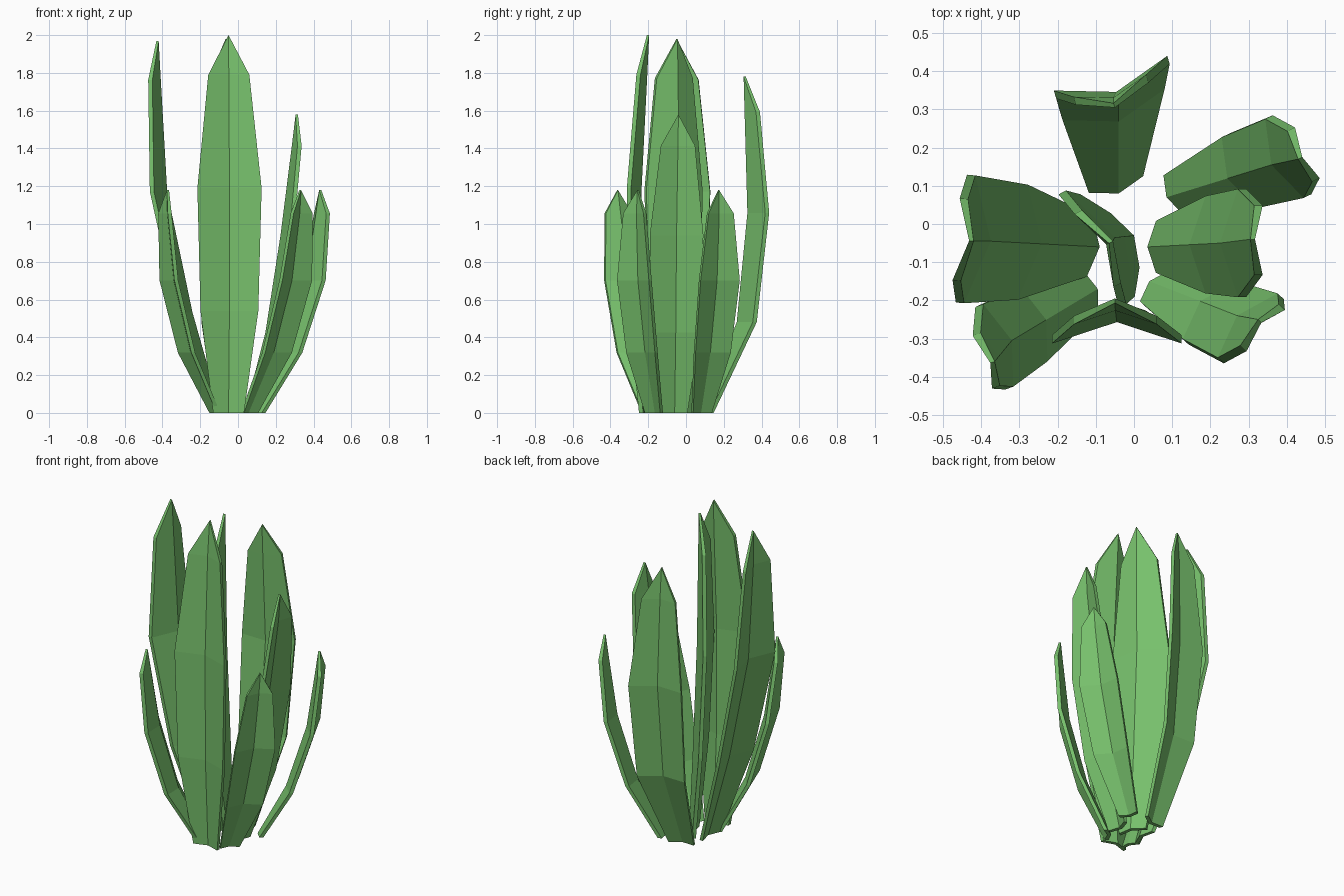
import bpy, bmesh, math
from mathutils import Vector

if "Cube" in bpy.data.objects:
    bpy.data.objects.remove(bpy.data.objects["Cube"])

green = bpy.data.materials.new("leaf_green")
green.diffuse_color = (0.185, 0.53, 0.15, 1)
green.use_nodes = True
green.node_tree.nodes["Principled BSDF"].inputs["Base Color"].default_value = green.diffuse_color

# height fraction and relative half width of the cross-sections along a leaf
SECTIONS = [(0, 0.48), (0.27, 0.90), (0.595, 1.0), (0.895, 0.64)]
THICK = 0.022


def leaf(name, height, facing, base, wide, tip, bend):
    """Folded blade: ridge towards the plant centre, edges swept outward."""
    out = Vector((math.cos(math.radians(facing)), math.sin(math.radians(facing)), 0))
    side = Vector((-out.y, out.x, 0))
    base, wide, tip = (Vector((p[0], p[1], 0)) for p in (base, wide, tip))
    ridge = [base, base.lerp(wide, bend), wide, wide.lerp(tip, 0.75)]
    half = 0.036 + 0.067 * height
    bm = bmesh.new()
    rings = []
    for (f, w), r in zip(SECTIONS, ridge):
        h = half * w
        mid = r + Vector((0, 0, f * height))
        edge = out * h * 0.33
        inner = [mid + edge - side * h, mid, mid + edge + side * h]
        ring = inner + [p + out * THICK for p in reversed(inner)]
        rings.append([bm.verts.new(p) for p in ring])
    for a, b in zip(rings, rings[1:]):
        for i in range(6):
            j = (i + 1) % 6
            bm.faces.new((a[i], a[j], b[j], b[i]))
    bm.faces.new(rings[0])
    # pointed tip: inner and outer point
    t = tip + Vector((0, 0, height))
    t_in, t_out = bm.verts.new(t), bm.verts.new(t + out * 0.012)
    e = rings[-1]
    for tri in ((e[0], e[1], t_in), (e[1], e[2], t_in), (e[3], e[4], t_out), (e[4], e[5], t_out),
                (e[2], e[3], t_out, t_in), (e[5], e[0], t_in, t_out)):
        bm.faces.new(tri)
    bmesh.ops.recalc_face_normals(bm, faces=bm.faces)
    mesh = bpy.data.meshes.new(name)
    bm.to_mesh(mesh)
    bm.free()
    mesh.materials.append(green)
    bpy.context.collection.objects.link(bpy.data.objects.new(name, mesh))


# tall leaves
leaf("front_leaf", 2.00, 270, (-0.05, -0.20), (-0.045, -0.235), (-0.05, -0.195), 0.9)
leaf("centre_leaf", 1.98, 208, (0.0, -0.03), (-0.05, -0.035), (-0.055, -0.045), 0.5)
leaf("left_leaf", 1.97, 175, (-0.09, -0.06), (-0.375, -0.045), (-0.42, -0.045), 0.53)
leaf("back_leaf", 1.78, 107, (-0.04, 0.08), (-0.04, 0.325), (-0.05, 0.305), 0.77)
leaf("right_leaf", 1.58, 0, (0.035, -0.06), (0.225, -0.05), (0.305, -0.04), 0.58)
# short outer leaves
leaf("back_right_leaf", 1.18, 26, (0.085, 0.07), (0.36, 0.155), (0.43, 0.17), 0.58)
leaf("front_right_leaf", 1.18, -43, (0.04, -0.15), (0.27, -0.24), (0.325, -0.25), 0.58)
leaf("front_left_leaf", 1.18, 200, (-0.095, -0.17), (-0.32, -0.305), (-0.365, -0.36), 0.6)
